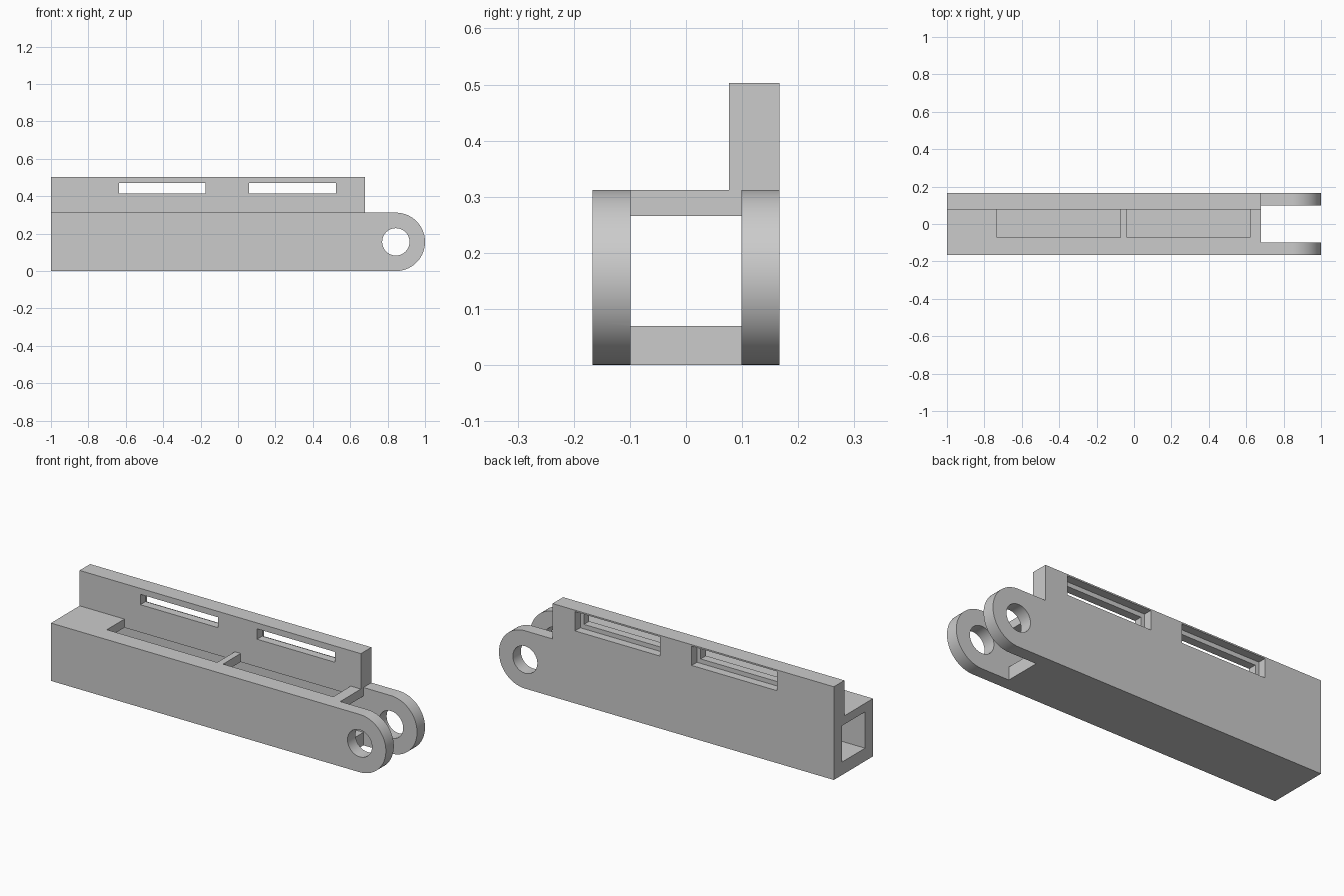
import bpy
import bmesh
import math

default = bpy.data.objects.get("Cube")
if default:
    bpy.data.objects.remove(default, do_unlink=True)

grey = bpy.data.materials.new("light grey")
grey.use_nodes = True
colour = (0.6, 0.6, 0.6, 1)
grey.diffuse_color = colour
grey.node_tree.nodes["Principled BSDF"].inputs["Base Color"].default_value = colour

END, HALF, TOP = 0.68, 0.167, 0.312      # block end, half width, beam height
WALL_Y, WALL_TOP = 0.077, 0.503          # upright wall
INNER = 0.099                            # half width of the channel
RAD = TOP / 2
PIVOT = 1 - RAD


def prism(name, outline, y0, y1):
    """Extrude an (x, z) outline from y0 to y1."""
    bm = bmesh.new()
    face = bm.faces.new([bm.verts.new((x, y0, z)) for x, z in outline])
    ext = bmesh.ops.extrude_face_region(bm, geom=[face])
    moved = [v for v in ext["geom"] if isinstance(v, bmesh.types.BMVert)]
    bmesh.ops.translate(bm, verts=moved, vec=(0, y1 - y0, 0))
    bmesh.ops.recalc_face_normals(bm, faces=bm.faces)
    mesh = bpy.data.meshes.new(name)
    bm.to_mesh(mesh)
    bm.free()
    mesh.materials.append(grey)
    obj = bpy.data.objects.new(name, mesh)
    bpy.context.collection.objects.link(obj)
    return obj


def box(name, x0, x1, y0, y1, z0, z1):
    return prism(name, [(x0, z0), (x1, z0), (x1, z1), (x0, z1)], y0, y1)


def arc(radius, start, end, steps):
    return [(PIVOT + radius * math.cos(a), RAD + radius * math.sin(a))
            for a in (start + (end - start) * i / steps for i in range(steps + 1))]


def combine(target, tool, operation):
    """Apply a boolean and discard the tool."""
    tool.hide_render = True
    bpy.context.view_layer.objects.active = target
    mod = target.modifiers.new(operation, "BOOLEAN")
    mod.operation, mod.solver, mod.object = operation, "EXACT", tool
    bpy.ops.object.modifier_apply(modifier=mod.name)
    bpy.data.objects.remove(tool, do_unlink=True)


# Beam with rounded pivot end, joined to the upright back wall
outline = [(-1, TOP), (-1, 0)] + arc(RAD, -math.pi / 2, math.pi / 2, 48)
beam = prism("slotted_beam", outline, -HALF, HALF)
combine(beam, box("back_wall", -1, END, WALL_Y, HALF, 0.29, WALL_TOP), "UNION")

# Square channel, fork gap and pivot hole
combine(beam, box("channel", -1.2, 1.2, -INNER, INNER, 0.07, 0.266), "DIFFERENCE")
combine(beam, box("fork_gap", END, 1.2, -INNER, INNER, -0.1, 0.6), "DIFFERENCE")
hole = arc(0.073, 0, 2 * math.pi, 64)[:-1]
combine(beam, prism("pivot_hole", hole, -0.3, 0.3), "DIFFERENCE")

# Two openings in the top plate
for x0, x1 in ((-0.732, -0.073), (-0.038, 0.62)):
    combine(beam, box("top_opening", x0, x1, -0.073, WALL_Y, 0.2, 0.4), "DIFFERENCE")

# Two stepped slots through the back wall, wider at the rear
for centre in (-0.405, 0.292):
    for half_x, half_z, y0 in ((0.232, 0.028, 0.0), (0.254, 0.052, 0.122)):
        combine(beam, box("wall_slot", centre - half_x, centre + half_x, y0, 0.3,
                          0.443 - half_z, 0.443 + half_z), "DIFFERENCE")

# Clean up coplanar seams and shade
bm = bmesh.new()
bm.from_mesh(beam.data)
bmesh.ops.remove_doubles(bm, verts=bm.verts, dist=0.0002)
bmesh.ops.dissolve_limit(bm, angle_limit=math.radians(0.5), verts=bm.verts, edges=bm.edges)
bm.to_mesh(beam.data)
bm.free()
bpy.ops.object.select_all(action="DESELECT")
beam.select_set(True)
bpy.context.view_layer.objects.active = beam
bpy.ops.object.shade_smooth_by_angle(angle=math.radians(30))
